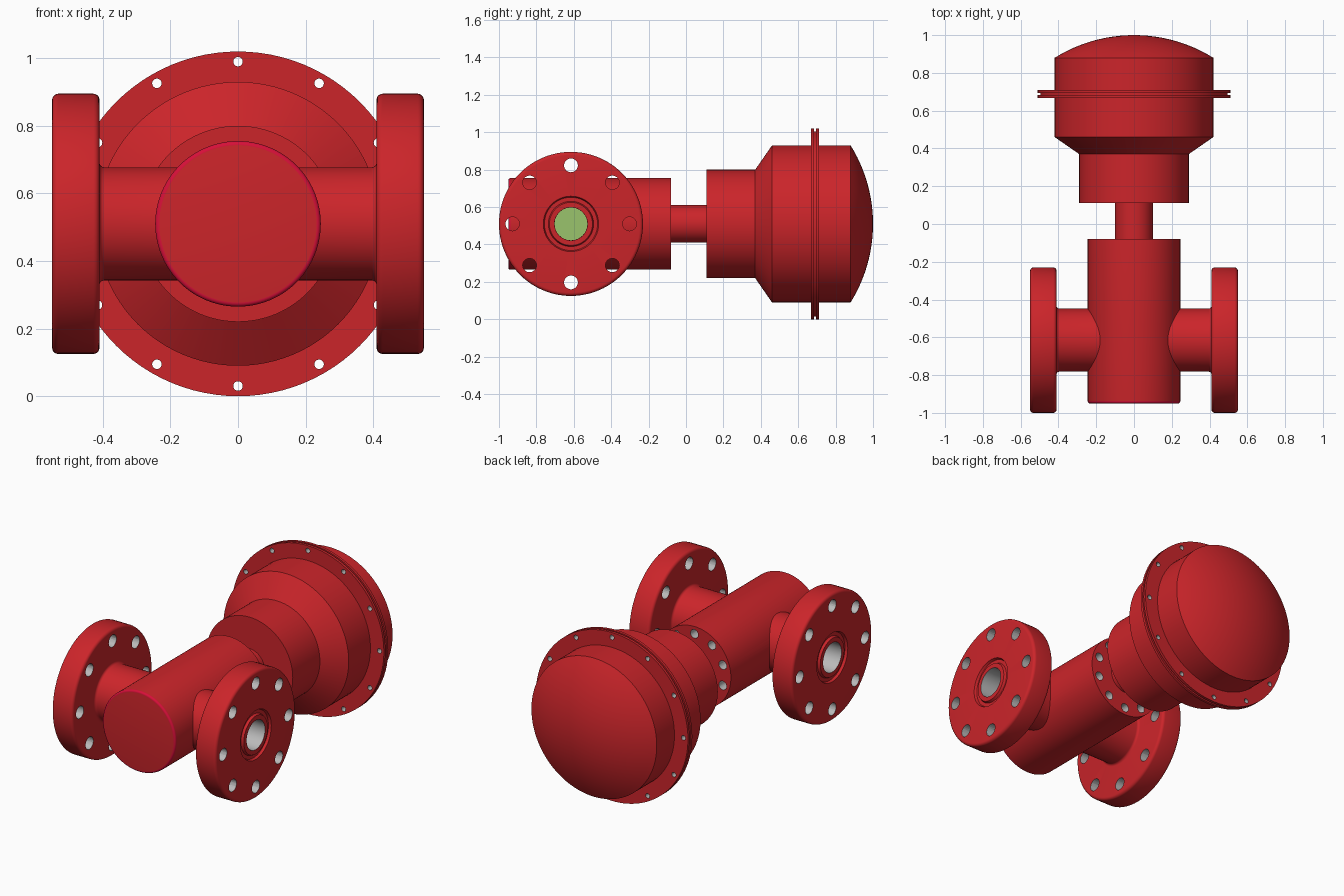
import bpy, bmesh
from math import sin, cos, pi, radians, asin, sqrt
from mathutils import Matrix, Vector

if "Cube" in bpy.data.objects:
    bpy.data.objects.remove(bpy.data.objects["Cube"])

CZ = 0.51        # height of every axis
PY = -0.615      # y position of the pipe line


def material(name, rgb):
    m = bpy.data.materials.new(name)
    m.diffuse_color = (*rgb, 1)
    m.use_nodes = True
    m.node_tree.nodes["Principled BSDF"].inputs["Base Color"].default_value = m.diffuse_color
    return m


RED = material("red_paint", (0.60, 0.018, 0.023))
GREY = material("bare_metal", (0.50, 0.50, 0.50))
CRIMSON = material("crimson_edge", (0.68, 0.005, 0.04))
GREEN = material("green_gate", (0.32, 0.55, 0.15))
MATS = [RED, GREY, CRIMSON, GREEN]


def finish(bm, name):
    bmesh.ops.recalc_face_normals(bm, faces=bm.faces[:])
    me = bpy.data.meshes.new(name)
    bm.to_mesh(me)
    bm.free()
    for m in MATS:
        me.materials.append(m)
    ob = bpy.data.objects.new(name, me)
    bpy.context.collection.objects.link(ob)
    return ob


def smooth(ob):
    bpy.ops.object.select_all(action='DESELECT')
    ob.select_set(True)
    bpy.context.view_layer.objects.active = ob
    bpy.ops.object.shade_smooth_by_angle(angle=radians(31))


def lathe(name, profile, axis='y', sign=1, closed=False, mats={}, mat=0, n=96):
    """Spin (distance along axis, radius) points; closed makes a tube."""
    bm = bmesh.new()
    rings = []
    for t, r in profile:
        ring = []
        for i in range(1 if r == 0 else n):
            a = 2 * pi * i / n
            u, v = r * cos(a), CZ + r * sin(a)
            ring.append(bm.verts.new((u, t, v) if axis == 'y' else (sign * t, PY + u, v)))
        rings.append(ring)
    pairs = list(zip(rings, rings[1:])) + ([(rings[-1], rings[0])] if closed else [])
    for k, (a, b) in enumerate(pairs):
        for i in range(n):
            j = (i + 1) % n
            vs = [a[i % len(a)], a[j % len(a)], b[j % len(b)], b[i % len(b)]]
            f = bm.faces.new(list(dict.fromkeys(vs)))
            f.material_index = mats.get(k, mat)
    ob = finish(bm, name)
    smooth(ob)
    return ob


def drill(ob, axis, centre, ring_r, count, hole_r, depth, start=0.0):
    """Cut a ring of round holes with grey walls."""
    bm = bmesh.new()
    rot = Matrix.Rotation(pi / 2, 4, 'X' if axis == 'y' else 'Y')
    for i in range(count):
        a = start + 2 * pi * i / count
        u, v = ring_r * cos(a), ring_r * sin(a)
        off = Vector((u, 0, v) if axis == 'y' else (0, u, v))
        bmesh.ops.create_cone(bm, cap_ends=True, segments=24, radius1=hole_r,
                              radius2=hole_r, depth=depth,
                              matrix=Matrix.Translation(Vector(centre) + off) @ rot)
    for f in bm.faces:
        f.material_index = 1
    cutter = finish(bm, "hole_cutter")
    cutter.hide_render = True
    mod = ob.modifiers.new("holes", 'BOOLEAN')
    mod.operation, mod.solver, mod.object = 'DIFFERENCE', 'EXACT', cutter
    bpy.context.view_layer.objects.active = ob
    bpy.ops.object.modifier_apply(modifier=mod.name)
    bpy.data.objects.remove(cutter, do_unlink=True)
    smooth(ob)


def arc(ct, cr, rad, a0, a1, n=5):
    """Rounded corner points for a profile."""
    return [(ct + rad * cos(radians(a0 + (a1 - a0) * i / n)),
             cr + rad * sin(radians(a0 + (a1 - a0) * i / n))) for i in range(n + 1)]


# valve body, with crimson rounded front edge
body = lathe("valve_body",
             [(-0.95, 0)] + arc(-0.938, 0.233, 0.012, 180, 90) + [(-0.08, 0.245), (-0.08, 0)],
             mats={k: 2 for k in range(1, 6)})
drill(body, 'x', (0, PY, CZ), 0, 1, 0.088, 0.7)                          # bore
drill(body, 'y', (0, -0.08, CZ), 0.20, 10, 0.026, 0.16, radians(18))     # bonnet bolts

# gate closing the bore
lathe("gate", [(-0.02, 0), (-0.02, 0.1), (0.02, 0.1), (0.02, 0)], axis='x', mat=3)

# pipe ends: neck, flange, ring groove and bore in one tube profile
pipe = ([(0.14, 0.088), (0.14, 0.167)]
        + arc(0.395, 0.182, 0.015, 270, 360)
        + arc(0.428, 0.367, 0.018, 180, 90)
        + arc(0.532, 0.367, 0.018, 90, 0)
        + [(0.55, 0.148), (0.535, 0.142), (0.535, 0.121), (0.55, 0.115), (0.55, 0.088)])
for side, s in (("right", 1), ("left", -1)):
    flange = lathe(side + "_pipe_flange", pipe, axis='x', sign=s, closed=True,
                   mats={len(pipe) - 1: 1})
    drill(flange, 'x', (s * 0.48, PY, CZ), 0.313, 8, 0.037, 0.3)

# stem between body and actuator
lathe("stem", [(-0.09, 0), (-0.09, 0.1), (0.12, 0.1), (0.12, 0)], n=64)

# actuator lower housing with its rim
lower = lathe("actuator_lower_housing",
              [(0.11, 0), (0.11, 0.29), (0.37, 0.29), (0.46, 0.42), (0.668, 0.42),
               (0.668, 0.51), (0.684, 0.51), (0.684, 0)])
# actuator domed cover with its rim
R = (0.42 ** 2 + 0.12 ** 2) / 0.24
half = asin(0.42 / R)
dome = [(1 - R + R * cos(half * (1 - i / 12)), R * sin(half * (1 - i / 12))) for i in range(12)]
cover = lathe("actuator_cover",
              [(0.694, 0), (0.694, 0.51), (0.71, 0.51), (0.71, 0.42)] + dome + [(1.0, 0)])
# diaphragm between the rims
lathe("diaphragm", [(0.68, 0), (0.68, 0.495), (0.698, 0.495), (0.698, 0)])
for part in (lower, cover, bpy.data.objects["diaphragm"]):
    drill(part, 'y', (0, 0.69, CZ), 0.48, 12, 0.014, 0.1)
